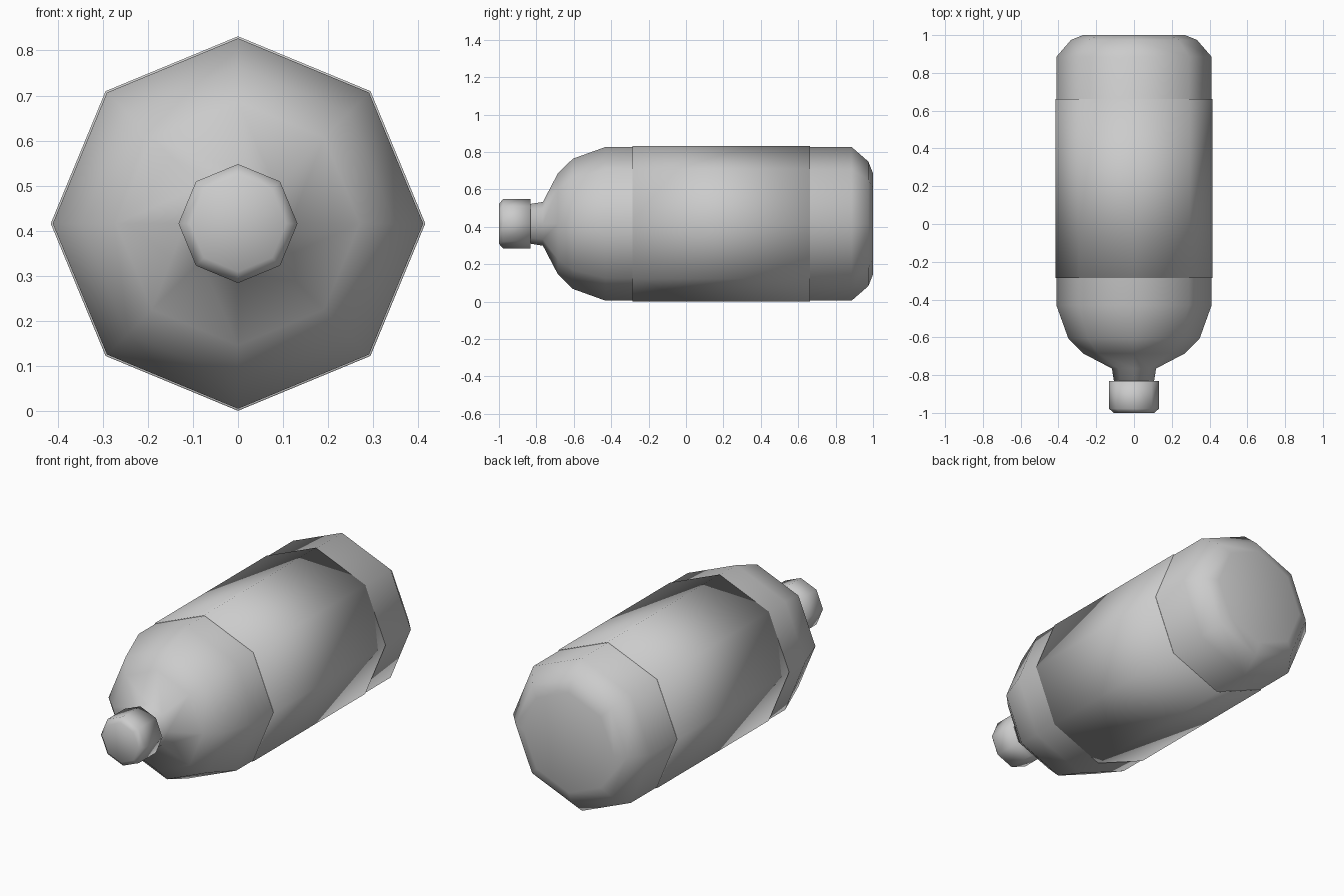
import bpy, bmesh
from math import pi, sin, cos

if "Cube" in bpy.data.objects:
    bpy.data.objects.remove(bpy.data.objects["Cube"])

SIDES = 8
CENTRE_Z = 0.416


def lathe(name, profile, caps=True):
    """Spin (y, radius) points around the bottle's long axis."""
    bm = bmesh.new()
    rings = []
    for y, r in profile:
        rings.append([bm.verts.new((r * cos(2 * pi * i / SIDES), y,
                                    CENTRE_Z + r * sin(2 * pi * i / SIDES)))
                      for i in range(SIDES)])
    for a, b in zip(rings, rings[1:]):
        for i in range(SIDES):
            j = (i + 1) % SIDES
            bm.faces.new((a[i], a[j], b[j], b[i]))
    if caps:
        bm.faces.new(rings[0])
        bm.faces.new(rings[-1])
    bmesh.ops.recalc_face_normals(bm, faces=bm.faces[:])
    for f in bm.faces:
        f.smooth = True
    mesh = bpy.data.meshes.new(name)
    bm.to_mesh(mesh)
    bm.free()
    obj = bpy.data.objects.new(name, mesh)
    bpy.context.collection.objects.link(obj)
    return obj


# Bottle body: neck, rounded shoulder, straight wall, chamfered base
lathe("bottle_body", [(-0.84, 0.105), (-0.765, 0.117), (-0.685, 0.27),
                      (-0.605, 0.348), (-0.43, 0.411), (0.885, 0.411),
                      (0.975, 0.333), (1.0, 0.27)])

# Label sleeve wrapped just outside the straight wall
lathe("label", [(-0.285, 0.411), (-0.285, 0.4155),
                (0.663, 0.4155), (0.663, 0.411)], caps=False)

# Screw cap with a bevelled front rim
lathe("cap", [(-1.0, 0.107), (-0.978, 0.132), (-0.832, 0.132)])
